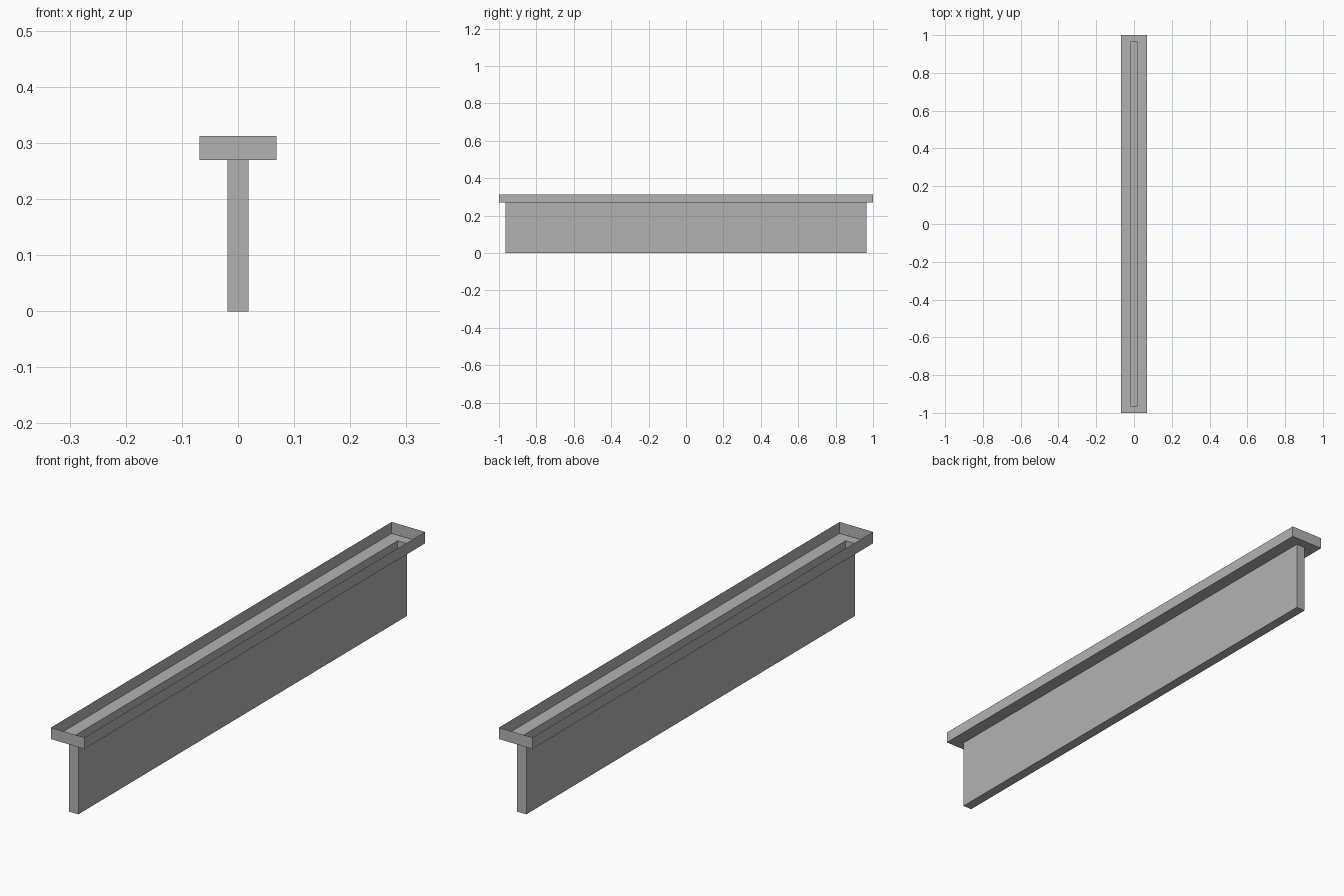
import bpy
import bmesh

cube = bpy.data.objects.get("Cube")
if cube:
    bpy.data.objects.remove(cube, do_unlink=True)

# Single plain grey
GREY = (0.45, 0.45, 0.45, 1.0)
grey = bpy.data.materials.new("plain grey")
grey.use_nodes = True
grey.diffuse_color = GREY
grey.node_tree.nodes["Principled BSDF"].inputs["Base Color"].default_value = GREY

# Half sizes (x, y) and heights
RIM = (0.0688, 1.0)
SLOT = (0.0188, 0.964)
TOP, SHELF, BASE = 0.3125, 0.27, 0.0


def open_shell(name, rings, closed_bottom=False):
    """Thin sheet joining rectangular rings, listed from top to bottom."""
    bm = bmesh.new()
    loops = []
    for (hx, hy), z in rings:
        corners = ((-hx, -hy), (hx, -hy), (hx, hy), (-hx, hy))
        loops.append([bm.verts.new((x, y, z)) for x, y in corners])
    for upper, lower in zip(loops, loops[1:]):
        for i in range(4):
            j = (i + 1) % 4
            bm.faces.new((lower[i], lower[j], upper[j], upper[i]))
    if closed_bottom:
        bm.faces.new(reversed(loops[-1]))
    mesh = bpy.data.meshes.new(name)
    bm.to_mesh(mesh)
    bm.free()
    mesh.materials.append(grey)
    obj = bpy.data.objects.new(name, mesh)
    bpy.context.collection.objects.link(obj)
    return obj


# Shallow open tray whose floor has a long slot
open_shell("upper_tray", [(RIM, TOP), (RIM, SHELF), (SLOT, SHELF)])

# Deep narrow channel hanging below the slot, closed at the bottom
open_shell("lower_channel", [(SLOT, SHELF), (SLOT, BASE)], closed_bottom=True)
